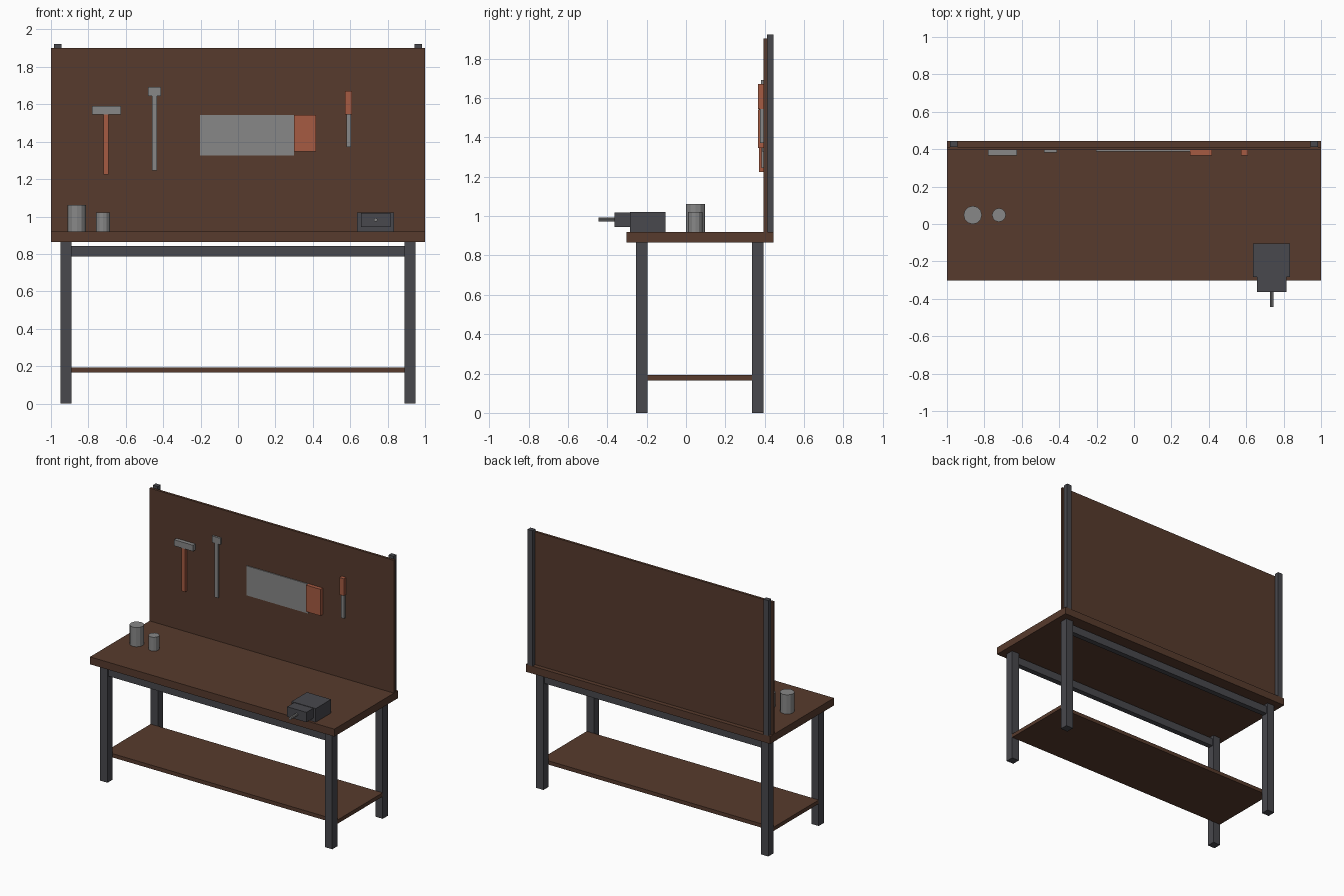
import bpy, bmesh, math
from mathutils import Matrix

if "Cube" in bpy.data.objects:
    bpy.data.objects.remove(bpy.data.objects["Cube"])


def material(name, rgb):
    m = bpy.data.materials.new(name)
    m.diffuse_color = (*rgb, 1.0)
    m.use_nodes = True
    m.node_tree.nodes["Principled BSDF"].inputs["Base Color"].default_value = m.diffuse_color
    return m


WOOD = material("dark_wood", (0.095, 0.043, 0.026))
IRON = material("dark_iron", (0.065, 0.065, 0.074))
STEEL = material("steel_grey", (0.245, 0.245, 0.245))
GRIP = material("orange_grip", (0.38, 0.104, 0.055))


def finish(name, bm, mat):
    me = bpy.data.meshes.new(name)
    bm.to_mesh(me)
    bm.free()
    me.materials.append(mat)
    ob = bpy.data.objects.new(name, me)
    bpy.context.collection.objects.link(ob)
    return ob


def box(name, mat, x, y, z):
    """Box from (min, max) ranges on each axis."""
    bm = bmesh.new()
    size = [r[1] - r[0] for r in (x, y, z)]
    mid = [(r[0] + r[1]) / 2 for r in (x, y, z)]
    bmesh.ops.create_cube(bm, size=1, matrix=Matrix.Translation(mid) @ Matrix.Diagonal((*size, 1)))
    return finish(name, bm, mat)


def cylinder(name, mat, center, radius, length, sides, rot=Matrix()):
    bm = bmesh.new()
    bmesh.ops.create_cone(bm, cap_ends=True, segments=sides, radius1=radius, radius2=radius,
                          depth=length, matrix=Matrix.Translation(center) @ rot)
    return finish(name, bm, mat)


# Bench: top, lower shelf, legs and rails
box("tabletop", WOOD, (-1, 1), (-0.302, 0.445), (0.865, 0.92))
box("lower_shelf", WOOD, (-0.95, 0.95), (-0.196, 0.336), (0.165, 0.193))
for row, y in (("front", -0.225), ("back", 0.365)):
    for side, x in (("left", -0.92), ("right", 0.92)):
        box(f"{row}_{side}_leg", IRON, (x - 0.03, x + 0.03), (y - 0.03, y + 0.03), (0, 0.865))
    box(f"{row}_rail", IRON, (-0.89, 0.89), (y - 0.02, y + 0.02), (0.785, 0.843))

# Tool board with rear posts
BOARD = 0.395
box("tool_board", WOOD, (-1, 1), (BOARD, 0.413), (0.92, 1.902))
for side, x in (("left", -0.965), ("right", 0.965)):
    box(f"{side}_board_post", IRON, (x - 0.02, x + 0.02), (0.411, 0.445), (0.92, 1.922))


# Hanging tools: name, material, x range, thickness from the board, z range
tools = (
    ("hammer_head", STEEL, (-0.78, -0.625), 0.028, (1.545, 1.59)),
    ("hammer_handle", GRIP, (-0.72, -0.692), 0.025, (1.225, 1.545)),
    ("wrench_head", STEEL, (-0.48, -0.412), 0.014, (1.645, 1.693)),
    ("wrench_shaft", STEEL, (-0.459, -0.433), 0.012, (1.245, 1.645)),
    ("saw_blade", STEEL, (-0.203, 0.3), 0.007, (1.325, 1.543)),
    ("saw_handle", GRIP, (0.3, 0.418), 0.028, (1.347, 1.543)),
    ("screwdriver_handle", GRIP, (0.573, 0.609), 0.028, (1.545, 1.672)),
    ("screwdriver_shaft", STEEL, (0.579, 0.603), 0.018, (1.372, 1.545)),
)
for name, mat, x, depth, z in tools:
    box(name, mat, x, (BOARD - depth, BOARD), z)

# Cans on the bench
cylinder("large_can", STEEL, (-0.862, 0.048, 0.991), 0.049, 0.142, 12)
cylinder("small_can", STEEL, (-0.722, 0.048, 0.971), 0.037, 0.102, 12)

# Vise overhanging the front edge
box("vise_body", IRON, (0.637, 0.835), (-0.284, -0.104), (0.92, 1.021))
box("vise_jaw", IRON, (0.658, 0.815), (-0.364, -0.284), (0.945, 1.018))
cylinder("vise_screw", STEEL, (0.736, -0.4, 0.982), 0.01, 0.09, 8,
         Matrix.Rotation(math.pi / 2, 4, 'X'))
